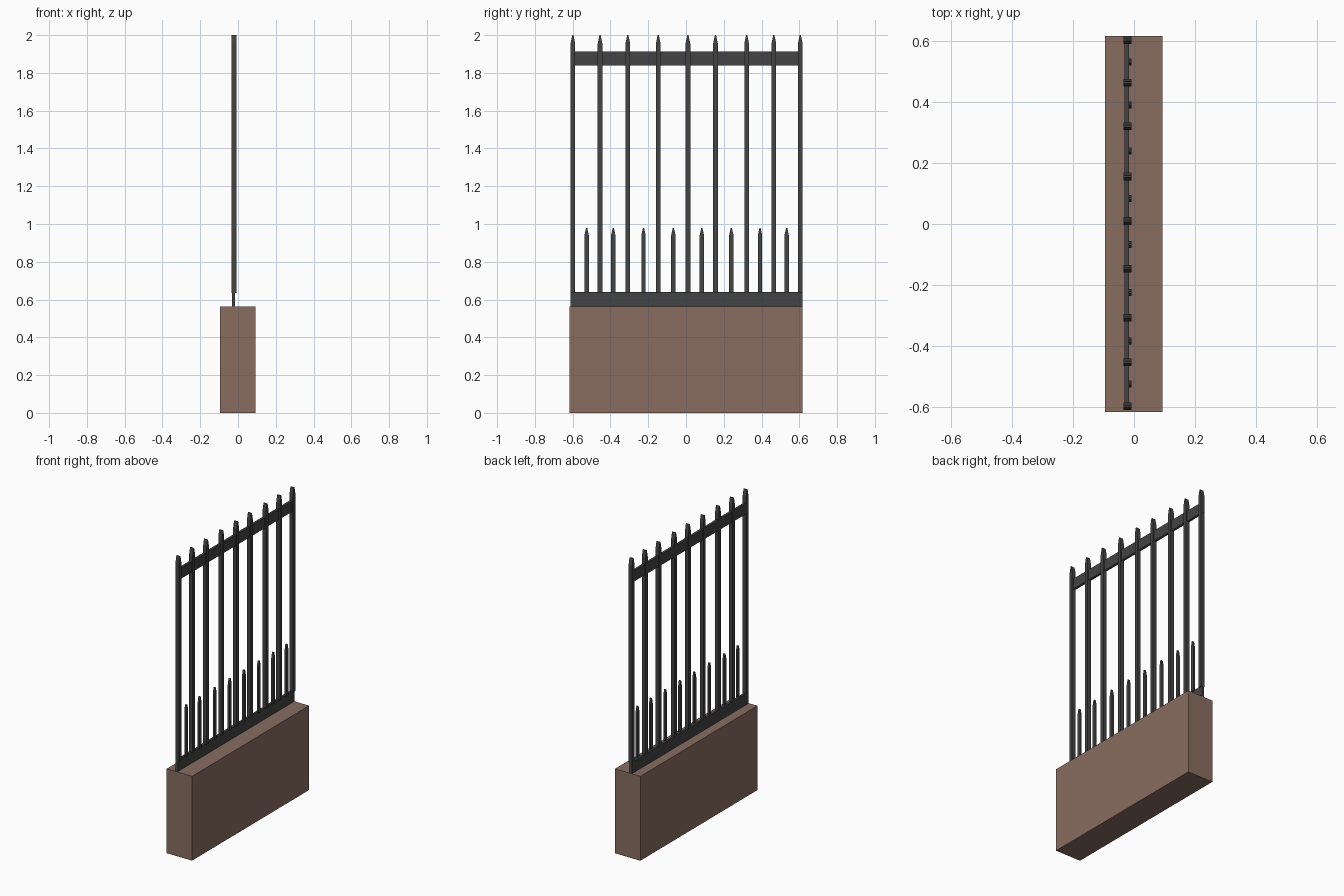
import bpy, bmesh

if "Cube" in bpy.data.objects:
    bpy.data.objects.remove(bpy.data.objects["Cube"])


def material(name, rgb):
    m = bpy.data.materials.new(name)
    m.diffuse_color = (*rgb, 1)
    m.use_nodes = True
    m.node_tree.nodes["Principled BSDF"].inputs["Base Color"].default_value = m.diffuse_color
    return m


BROWN = material("brown_stone", (0.25, 0.155, 0.12))
IRON = material("dark_iron", (0.056, 0.056, 0.056))


def prism(name, profile, x0, x1, mat):
    """Extrude a (y, z) outline along x from x0 to x1."""
    bm = bmesh.new()
    face = bm.faces.new([bm.verts.new((x0, y, z)) for y, z in profile])
    ext = bmesh.ops.extrude_face_region(bm, geom=[face])
    verts = [g for g in ext["geom"] if isinstance(g, bmesh.types.BMVert)]
    bmesh.ops.translate(bm, verts=verts, vec=(x1 - x0, 0, 0))
    bmesh.ops.recalc_face_normals(bm, faces=bm.faces)
    me = bpy.data.meshes.new(name)
    bm.to_mesh(me)
    bm.free()
    me.materials.append(mat)
    ob = bpy.data.objects.new(name, me)
    bpy.context.collection.objects.link(ob)
    return ob


def box(name, x, y, z, mat):
    prism(name, [(y[0], z[0]), (y[1], z[0]), (y[1], z[1]), (y[0], z[1])],
          x[0], x[1], mat)


def picket(name, y, half, z0, shoulder, top, x):
    tip = 0.003
    prism(name, [(y - half, z0), (y + half, z0), (y + half, shoulder),
                 (y + tip, top), (y - tip, top), (y - half, shoulder)],
          x[0], x[1], IRON)


# Low wall
box("base_wall", (-0.095, 0.093), (-0.618, 0.618), (0, 0.564), BROWN)

# Horizontal rails
box("lower_rail", (-0.032, -0.016), (-0.612, 0.618), (0.562, 0.64), IRON)
box("upper_rail", (-0.032, -0.016), (-0.612, 0.618), (1.84, 1.912), IRON)

# Tall pointed pickets
for i, y in enumerate([-0.599, -0.455, -0.308, -0.147, 0.01,
                       0.156, 0.321, 0.465, 0.605]):
    picket(f"tall_picket_{i + 1}", y, 0.0125, 0.635, 1.955, 2.0, (-0.034, -0.008))

# Short pointed pickets between them
for i, y in enumerate([-0.526, -0.385, -0.225, -0.067, 0.084,
                       0.240, 0.392, 0.533]):
    picket(f"short_picket_{i + 1}", y, 0.0115, 0.635, 0.94, 0.98, (-0.021, -0.008))
